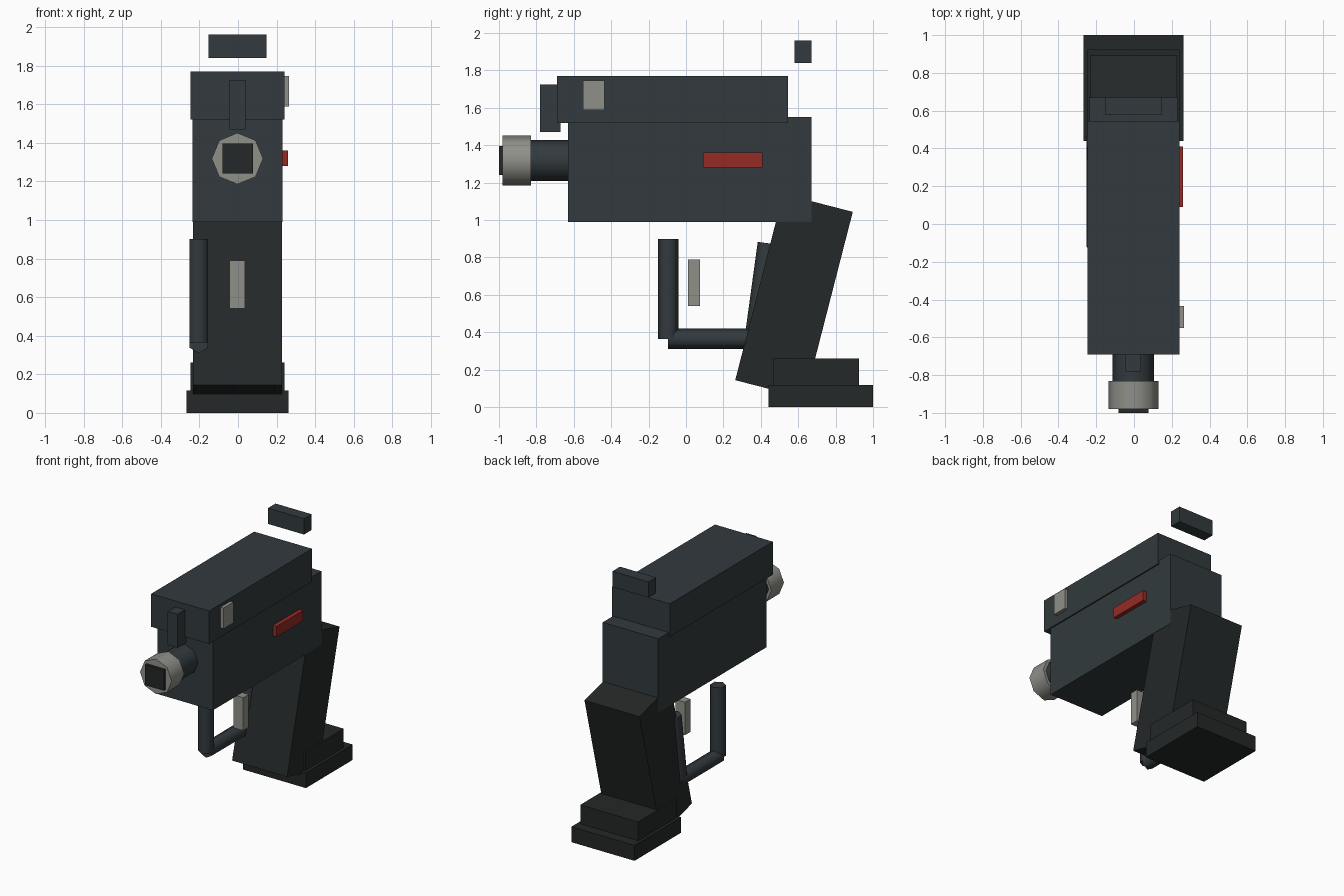
import bpy, math
from mathutils import Vector, Matrix

if "Cube" in bpy.data.objects:
    bpy.data.objects.remove(bpy.data.objects["Cube"])


def material(name, rgb):
    m = bpy.data.materials.new(name)
    m.diffuse_color = (*rgb, 1)
    m.use_nodes = True
    m.node_tree.nodes["Principled BSDF"].inputs["Base Color"].default_value = m.diffuse_color
    return m


STEEL = material("dark_steel", (0.032, 0.042, 0.047))
BLACK = material("black_grip", (0.018, 0.021, 0.021))
SILVER = material("silver", (0.28, 0.28, 0.255))
RED = material("red", (0.3, 0.024, 0.018))


def finish(name, mat):
    ob = bpy.context.object
    ob.name = name
    ob.data.materials.append(mat)
    return ob


def box(name, mat, x, y, z):
    """Box from its (min, max) limits on each axis."""
    lim = (x, y, z)
    bpy.ops.mesh.primitive_cube_add(size=1, location=[(a + b) / 2 for a, b in lim])
    ob = finish(name, mat)
    ob.data.transform(Matrix.Diagonal([b - a for a, b in lim] + [1]))
    return ob


def rod(name, mat, a, b, radius, sides):
    """Low-sided smooth cylinder between two points, corner kept in the yz plane."""
    a, b = Vector(a), Vector(b)
    d = b - a
    bpy.ops.mesh.primitive_cylinder_add(
        vertices=sides, radius=radius, depth=d.length, location=(a + b) / 2,
        rotation=(math.atan2(-d.y, d.z), 0, 0))
    ob = finish(name, mat)
    bpy.ops.object.shade_smooth_by_angle(angle=math.radians(65))
    return ob


CX = -0.003

# Frame, slide and sights
box("frame_body", STEEL, (-0.236, 0.23), (-0.63, 0.67), (0.99, 1.55))
box("slide", STEEL, (-0.246, 0.24), (-0.69, 0.545), (1.52, 1.77))
box("rear_sight", STEEL, (-0.154, 0.148), (0.58, 0.67), (1.84, 1.96))
box("front_sight", STEEL, (-0.044, 0.038), (-0.78, -0.67), (1.47, 1.725))

# Barrel, muzzle ring and bore
rod("barrel", STEEL, (CX, -0.60, 1.318), (CX, -0.86, 1.318), 0.11, 8)
rod("muzzle_ring", SILVER, (CX, -0.83, 1.318), (CX, -0.98, 1.318), 0.133, 8)
box("bore", BLACK, (-0.081, 0.077), (-1.0, -0.95), (1.24, 1.396))

# Side details
box("side_stripe", RED, (0.22, 0.26), (0.09, 0.41), (1.28, 1.36))
box("side_plate", SILVER, (0.23, 0.265), (-0.55, -0.435), (1.588, 1.746))

# Raked grip and its stepped base
grip = box("grip", BLACK, (-0.234, 0.228), (0.385, 0.77), (0.08, 1.108))
grip.rotation_euler.x = -math.radians(14.4)
box("base_collar", BLACK, (-0.246, 0.24), (0.465, 0.925), (0.10, 0.26))
box("base_plate", BLACK, (-0.268, 0.262), (0.44, 1.0), (0.0, 0.117))

# Trigger and guard
box("trigger", SILVER, (-0.044, 0.037), (0.01, 0.075), (0.54, 0.79))
GX = -0.203
path = [(GX, -0.095, 0.90), (GX, -0.095, 0.365), (GX, 0.368, 0.365), (GX, 0.438, 0.876)]
for part, a, b in zip(("front", "bottom", "rear"), path, path[1:]):
    rod("trigger_guard_" + part, STEEL, a, b, 0.055, 6)
